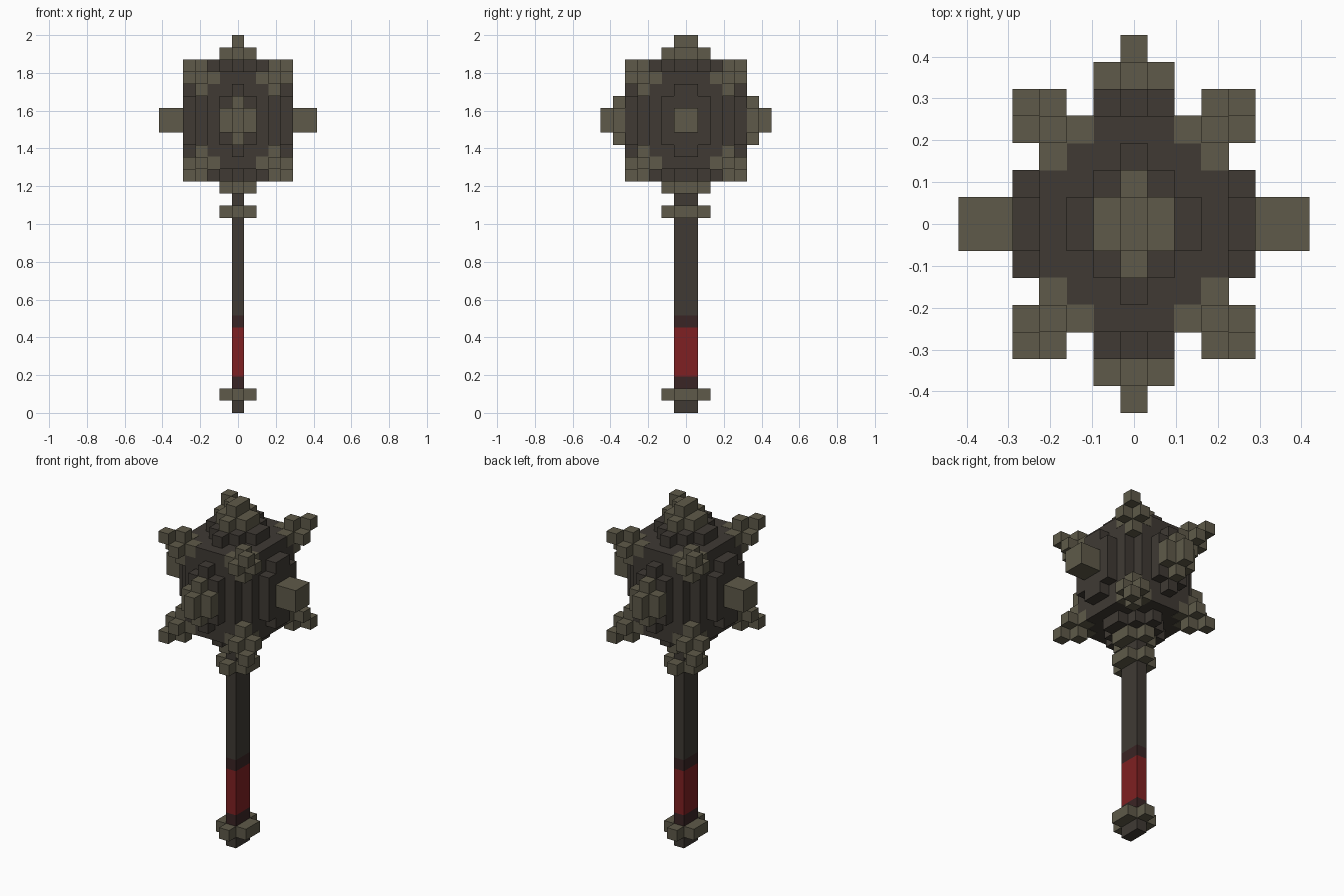
import bpy
import bmesh
from itertools import product
from mathutils import Matrix, Vector

if "Cube" in bpy.data.objects:
    bpy.data.objects.remove(bpy.data.objects["Cube"], do_unlink=True)

U = 2 / 31      # edge of one block
MID = 24        # height of the head centre, in blocks


def material(name, color):
    m = bpy.data.materials.new(name)
    m.use_nodes = True
    m.diffuse_color = (*color, 1)
    m.node_tree.nodes["Principled BSDF"].inputs["Base Color"].default_value = (*color, 1)
    return m


IRON = material("dark iron", (0.050, 0.042, 0.034))
BRASS = material("dull brass", (0.114, 0.102, 0.067))
RED = material("red grip", (0.212, 0.0144, 0.016))
MAROON = material("maroon band", (0.042, 0.018, 0.018))


def finish(name, bm, mat):
    bmesh.ops.recalc_face_normals(bm, faces=bm.faces)
    bmesh.ops.scale(bm, vec=(U, U, U), verts=bm.verts)
    mesh = bpy.data.meshes.new(name)
    bm.to_mesh(mesh)
    bm.free()
    mesh.materials.append(mat)
    obj = bpy.data.objects.new(name, mesh)
    bpy.context.collection.objects.link(obj)
    return obj


def stepped(name, mat, axis, steps, lo, hi, base=0):
    """Extrude a four-way symmetric staircase outline along an axis."""
    quad = []
    for i, (a, b) in enumerate(steps):
        quad.append((a, b))
        if i + 1 < len(steps):
            quad.append((steps[i + 1][0], b))
    back = quad[::-1]
    outline = (quad + [(-a, b) for a, b in back]
               + [(-a, -b) for a, b in quad] + [(a, -b) for a, b in back])
    bm = bmesh.new()
    verts = []
    for a, b in outline:
        p = [a, b]
        p.insert(axis, lo)
        verts.append(bm.verts.new((p[0], p[1], p[2] + base)))
    face = bm.faces.new(verts)
    new = bmesh.ops.extrude_face_region(bm, geom=[face])["geom"]
    move = Vector((0, 0, 0))
    move[axis] = hi - lo
    bmesh.ops.translate(bm, vec=move,
                        verts=[v for v in new if isinstance(v, bmesh.types.BMVert)])
    return finish(name, bm, mat)


CROSS = [(1.5, 1), (0.5, 2)]
SHAFT = [(0.5, 1)]

# Shaft sections, from the pommel up
for name, mat, lo, hi in [("pommel_end", IRON, 0, 2), ("lower_band", MAROON, 2, 3),
                          ("grip", RED, 3, 7), ("upper_band", MAROON, 7, 8),
                          ("shaft", IRON, 8, 18)]:
    stepped(name, mat, 2, SHAFT, lo, hi)

# Cross-shaped collars
for name, z in [("pommel_collar", 1), ("shaft_collar", 16), ("head_collar", 18)]:
    stepped(name, BRASS, 2, CROSS, z, z + 1)

# Head core with notched upright edges
stepped("head_core", IRON, 2, [(3.5, 3), (2.5, 4)], -4, 4, MID)

# Raised plates on the six sides
for s, end, front, side in [(1, "top", "back", "left"), (-1, "bottom", "front", "right")]:
    stepped(end + "_plate", IRON, 2, [(2.5, 1), (1.5, 2), (0.5, 3)], s * 4, s * 5, MID)
    stepped(front + "_plate", IRON, 1, [(1.5, 2), (0.5, 3)], s * 4, s * 5, MID)
    stepped(side + "_plate", IRON, 0, [(2, 2), (1, 3)], s * 3.5, s * 4.5, MID)
    # Spikes on the plates
    stepped(front + "_spike_base", BRASS, 1, CROSS, s * 5, s * 6, MID)
    stepped(front + "_spike_tip", BRASS, 1, SHAFT, s * 6, s * 7, MID)
    stepped(side + "_spike", BRASS, 0, [(1, 1)], s * 4.5, s * 6.5, MID)
stepped("top_spike_base", BRASS, 2, CROSS, 5, 6, MID)
stepped("top_spike_tip", BRASS, 2, SHAFT, 6, 7, MID)

# Corner prongs: block offsets from the corner block of the head
PRONG = [(0, 0, 0), (1, 1, 1), (1, 0, 0), (0, 1, 0), (0, 0, 1), (0, 0, -1)]
INLAY = [(-1, 0, 0), (0, -1, 0)]    # blocks set just proud of the core
for sx, sy, sz in product((1, -1), repeat=3):
    bm = bmesh.new()
    for cell in PRONG + INLAY:
        size = 1.04 if cell in INLAY else 1
        pos = Vector((sx * (3 + cell[0]), sy * (3.5 + cell[1]), MID + sz * (3.5 + cell[2])))
        bmesh.ops.create_cube(bm, size=size, matrix=Matrix.Translation(pos))
    label = "_".join(["top" if sz > 0 else "bottom", "back" if sy > 0 else "front",
                      "left" if sx > 0 else "right"])
    finish(label + "_prong", bm, BRASS)
